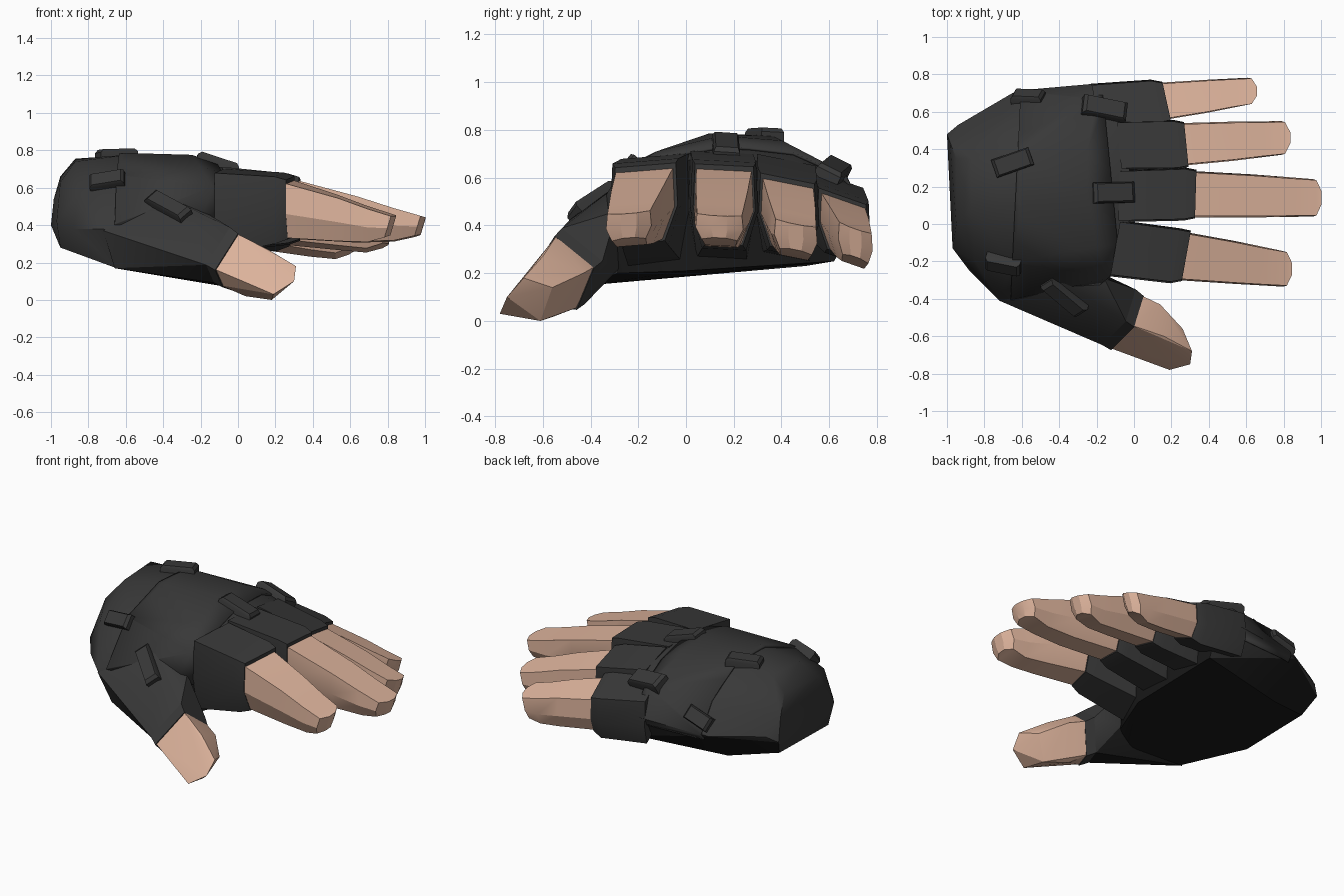
import bpy, bmesh, math
from mathutils import Vector, Matrix
from mathutils.bvhtree import BVHTree

cube = bpy.data.objects.get("Cube")
if cube:
    bpy.data.objects.remove(cube)


def material(name, rgb):
    m = bpy.data.materials.new(name)
    m.use_nodes = True
    m.diffuse_color = (*rgb, 1)
    m.node_tree.nodes["Principled BSDF"].inputs["Base Color"].default_value = (*rgb, 1)
    return m


GLOVE = material("charcoal_glove", (0.04, 0.04, 0.04))
PALM = material("black_palm", (0.01, 0.01, 0.01))
SKIN = material("skin", (0.72, 0.45, 0.33))


def finish(bm, name, mats, angle=30):
    """Turn a bmesh into an object; a second material goes on palm-side faces."""
    bm.normal_update()
    if len(mats) > 1:
        for f in bm.faces:
            f.material_index = int(f.normal.z < -0.6 or f.normal.x > 0.85)
    mesh = bpy.data.meshes.new(name)
    bm.to_mesh(mesh)
    obj = bpy.data.objects.new(name, mesh)
    bpy.context.collection.objects.link(obj)
    for m in mats:
        mesh.materials.append(m)
    bpy.ops.object.select_all(action='DESELECT')
    obj.select_set(True)
    bpy.context.view_layer.objects.active = obj
    bpy.ops.object.shade_smooth_by_angle(angle=math.radians(angle))
    return obj


def hull(points):
    bm = bmesh.new()
    verts = [bm.verts.new(p) for p in points]
    res = bmesh.ops.convex_hull(bm, input=verts)
    junk = set(res["geom_interior"]) | set(res["geom_unused"])
    bmesh.ops.delete(bm, geom=[v for v in junk if isinstance(v, bmesh.types.BMVert)], context='VERTS')
    bmesh.ops.recalc_face_normals(bm, faces=bm.faces)
    return bm


def loft(rings):
    bm = bmesh.new()
    rows = [[bm.verts.new(p) for p in r] for r in rings]
    n = len(rows[0])
    for a, b in zip(rows, rows[1:]):
        for i in range(n):
            j = (i + 1) % n
            bm.faces.new((a[i], a[j], b[j], b[i]))
    bm.faces.new(rows[0])
    bm.faces.new(rows[-1])
    bmesh.ops.recalc_face_normals(bm, faces=bm.faces)
    return bm


def section(x, y, low, high, w, yaw=0, tilt=0, lean=0, pad=.6):
    """Six-sided finger section: broad back, narrow pad."""
    mid, h = (low + high) / 2, (high - low) / 2
    out = []
    for a, b in ((-.94, 1), (.94, 1), (1, -.1), (pad, -1), (-pad, -1), (-1, -.1)):
        out.append((x + yaw * a * w + lean * b * h, y + a * w, mid + b * h + tilt * a * w))
    return out


# Hand body
palm = hull([
    (-1, .48, .40), (-.985, .44, .54), (-.97, -.13, .42), (-.95, 0, .63), (-.95, .35, .66),
    (-.95, -.1, .28), (-.95, .4, .29), (-.87, .08, .74), (-.87, .35, .755), (-.88, -.25, .38),
    (-.85, -.2, .58), (-.94, .53, .44), (-.65, .70, .43), (-.62, .6, .61), (-.6, .36, .765),
    (-.6, .1, .775), (-.65, -.2, .66), (-.72, -.41, .38), (-.65, -.35, .17), (-.65, .5, .23),
    (-.2, .74, .45), (-.2, .66, .61), (-.25, .4, .745), (-.25, .15, .765), (-.2, -.12, .70),
    (-.14, -.28, .6), (-.3, -.4, .15), (-.14, -.29, .2), (-.06, .62, .25), (-.04, .73, .44),
    (-.03, .5, .64), (-.02, .15, .69), (-.03, -.1, .66), (-.03, 0, .21)])
palm_tree = BVHTree.FromBMesh(palm)
finish(palm, "hand_body", [GLOVE, PALM], 35)

# Raised panel over the back of the hand
panel = palm.copy()
for co, no in (((-.64, 0, 0), (-1, .05, 0)), ((-.1, 0, 0), (1, .1, 0)), ((0, 0, .4), (0, 0, -1))):
    geom = list(panel.verts) + list(panel.edges) + list(panel.faces)
    bmesh.ops.bisect_plane(panel, geom=geom, plane_co=co, plane_no=no, clear_outer=True)
back = finish(panel, "back_panel", [GLOVE], 35)
solid = back.modifiers.new("thickness", 'SOLIDIFY')
solid.thickness = 0.011
solid.offset = 1

# Thumb muscle and thumb cuff
thumb_ring = [Vector(p) for p in ((0, -.55, .35), (.05, -.39, .22), (-.02, -.46, .05),
                                  (-.08, -.6, .07), (-.12, -.67, .16))]
centre = sum(thumb_ring, Vector()) / len(thumb_ring)
axis = Vector((.13, -.09, -.08))
cuff = [centre + (p - centre) * 1.06 - axis * .35 for p in thumb_ring]
thumb_base = hull([(-.72, -.41, .37), (-.66, -.35, .17), (-.3, -.57, .2), (-.3, -.5, .16),
                   (-.4, -.3, .56), (-.16, -.29, .46), (-.14, -.28, .22), (-.25, -.42, .145),
                   (-.24, -.48, .43), *cuff])
thumb_tree = BVHTree.FromBMesh(thumb_base)
finish(thumb_base, "thumb_base", [GLOVE, PALM], 35)
finish(hull(cuff + [centre + (p - centre) * 1.03 for p in thumb_ring]), "thumb_cuff", [GLOVE])

# Bare thumb
finish(hull([p - axis * .1 for p in thumb_ring] + [
    (.14, -.43, .2), (.26, -.56, .14), (.31, -.68, .18), (.3, -.75, .1), (.19, -.78, .03),
    (.18, -.61, 0), (.04, -.55, .02), (.16, -.6, .27)]), "thumb", [SKIN], 25)

# Fingers: knuckle, cuff and tip as (x, y, low, high, half width), then yaw and tilt
fingers = {
    "index": ((-.1, -.13, .24, .69, .15), (.27, -.17, .33, .65, .135), (.8, -.24, .34, .455, .095), .18, .08),
    "middle": ((-.08, .15, .26, .705, .14), (.32, .16, .32, .65, .13), (.96, .14, .34, .445, .1), .03, -.05),
    "ring": ((-.08, .42, .27, .675, .13), (.27, .425, .3, .595, .12), (.79, .46, .29, .41, .09), -.1, -.2),
    "little": ((-.2, .62, .31, .60, .13), (.165, .655, .28, .52, .105), (.61, .71, .26, .39, .072), -.22, -.35),
}
for name, (root, end, tip, yaw, tilt) in fingers.items():
    x, y, low, high, w = end
    flare = section(x - .05, y, low - .02, high + .02, w + .012, yaw, tilt, pad=.65)
    lip = section(x + .01, y, low, high + .002, w, yaw, tilt)
    finish(loft([section(*root, yaw, tilt, pad=.75), flare, lip]), name + "_sleeve", [GLOVE])
    # bare finger with its pad lowest just behind a blunt, slightly pointed tip
    middle = [(a + b) / 2 for a, b in zip(end, tip)]
    middle[2] = min(low, tip[2]) - .01
    pad = [a * .2 + b * .8 for a, b in zip(end, tip)]
    pad[2] = tip[2] - .025
    cap = (tip[0] + .03, tip[1], tip[2] + .008, tip[3] - .005, tip[4] * .35)
    finish(loft([section(x - .03, y, low + .01, high - .008, w - .006, yaw, tilt),
                 section(*middle, 0, tilt), section(*pad, 0, tilt),
                 section(*tip, 0, tilt, .3, .75), section(*cap, 0, tilt, .3, .75)]),
           name + "_finger", [SKIN], 25)


# Strap tabs seated on the glove: surface, place, direction, length, width
def tab(name, tree, place, direction, length, width):
    co, normal, _, _ = tree.find_nearest(Vector(place))
    along = Vector(direction)
    along = (along - normal * along.dot(normal)).normalized()
    frame = Matrix((along, normal.cross(along), normal)).transposed()
    pts = []
    for height, shrink in ((-.03, 1), (.025, 1), (.042, .85)):
        for sx in (-.5, .5):
            for sy in (-.5, .5):
                pts.append(co + frame @ Vector((sx * length * shrink, sy * width * shrink, height)))
    finish(hull(pts), name, [GLOVE])


tab("wrist_tab_top", palm_tree, (-.65, .33, .8), (1, .35, 0), .21, .1)
tab("wrist_tab_inner", palm_tree, (-.7, -.22, .64), (1, -.12, .1), .19, .09)
tab("wrist_tab_outer", palm_tree, (-.57, .7, .53), (1, .25, .5), .17, .09)
tab("knuckle_tab_outer", palm_tree, (-.15, .63, .66), (1, -.12, 0), .24, .11)
tab("knuckle_tab_middle", palm_tree, (-.1, .17, .76), (1, .04, -.1), .23, .11)
tab("thumb_tab", thumb_tree, (-.37, -.38, .49), (1, -.55, -.75), .27, .09)
